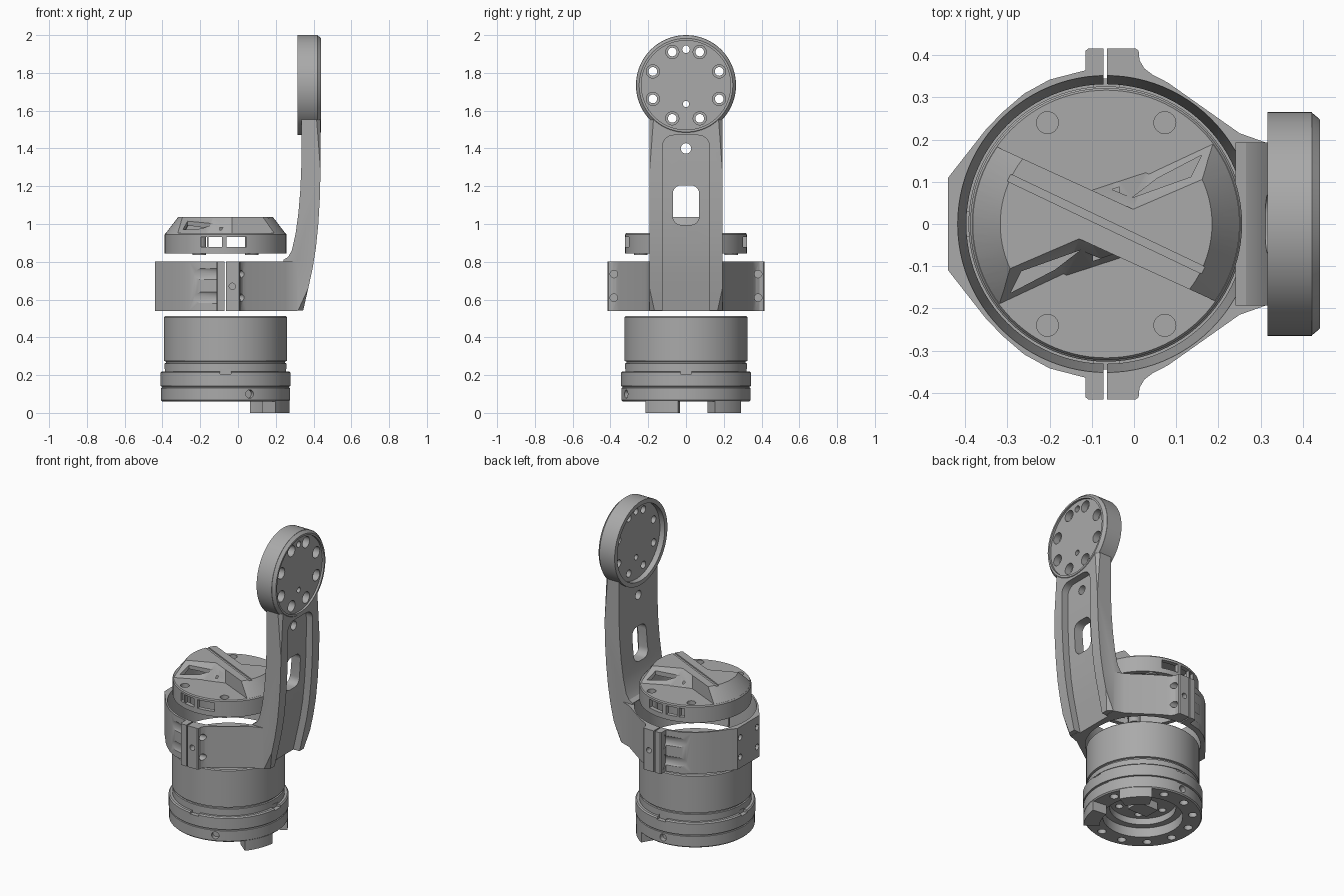
import bpy, bmesh
from math import sin, cos, pi, radians
from mathutils import Matrix

cube = bpy.data.objects.get("Cube")
if cube:
    bpy.data.objects.remove(cube, do_unlink=True)

grey = bpy.data.materials.new("satin grey")
grey.use_nodes = True
COLOR = (0.4, 0.4, 0.4, 1)
grey.diffuse_color = COLOR
grey.node_tree.nodes["Principled BSDF"].inputs["Base Color"].default_value = COLOR

CX = -0.066          # main axis of the motor and clamp
DISC_Z = 1.735       # centre of the arm's end disc


def make(name, bm):
    bmesh.ops.recalc_face_normals(bm, faces=bm.faces[:])
    mesh = bpy.data.meshes.new(name)
    bm.to_mesh(mesh)
    bm.free()
    mesh.materials.append(grey)
    ob = bpy.data.objects.new(name, mesh)
    bpy.context.collection.objects.link(ob)
    return ob


def circle(cx, cy, r, n=72):
    return [(cx + r * cos(2 * pi * i / n), cy + r * sin(2 * pi * i / n)) for i in range(n)]


def rounded(cx, cy, w, h, r, n=6):
    """Rounded rectangle outline."""
    pts = []
    for k, (sx, sy) in enumerate([(1, 1), (-1, 1), (-1, -1), (1, -1)]):
        for i in range(n + 1):
            a = pi / 2 * (k + i / n)
            pts.append((cx + sx * (w / 2 - r) + r * cos(a), cy + sy * (h / 2 - r) + r * sin(a)))
    return pts


def prism(name, pts, lo, hi, axis="z", top=None, bevel=None):
    """Extrude an outline along an axis; top gives a different end outline."""
    place = {"z": lambda a, b, h: (a, b, h), "x": lambda a, b, h: (h, a, b),
             "y": lambda a, b, h: (a, h, b)}[axis]
    bm = bmesh.new()
    low = [bm.verts.new(place(a, b, lo)) for a, b in pts]
    high = [bm.verts.new(place(a, b, hi)) for a, b in (top or pts)]
    bm.faces.new(low)
    bm.faces.new(high)
    n = len(pts)
    for i in range(n):
        j = (i + 1) % n
        bm.faces.new((low[i], low[j], high[j], high[i]))
    if bevel:
        count, width = bevel
        edges = [bm.edges.get((row[i], row[i + 1])) for row in (low, high) for i in range(count - 1)]
        bmesh.ops.bevel(bm, geom=edges, offset=width, segments=1, affect="EDGES")
    return make(name, bm)


def lathe(name, profile, n=96):
    """Closed (radius, z) profile spun about the main axis."""
    bm = bmesh.new()
    verts = [bm.verts.new((r, 0, z)) for r, z in profile]
    edges = [bm.edges.new((verts[i], verts[i + 1])) for i in range(len(verts) - 1)]
    bmesh.ops.spin(bm, geom=verts + edges, cent=(0, 0, 0), axis=(0, 0, 1), angle=2 * pi, steps=n)
    bmesh.ops.remove_doubles(bm, verts=bm.verts[:], dist=1e-5)
    bmesh.ops.translate(bm, verts=bm.verts[:], vec=(CX, 0, 0))
    return make(name, bm)


def boolean(ob, tool, op="DIFFERENCE"):
    mod = ob.modifiers.new("shape", "BOOLEAN")
    mod.operation, mod.solver, mod.object = op, "EXACT", tool
    bpy.context.view_layer.objects.active = ob
    bpy.ops.object.modifier_apply(modifier=mod.name)
    bpy.data.objects.remove(tool, do_unlink=True)


def drill(ob, a, b, r, lo, hi, axis="z", n=20):
    boolean(ob, prism("drill", circle(a, b, r, n), lo, hi, axis))


def box(x0, x1, y0, y1, z0, z1, name="box"):
    return prism(name, [(x0, y0), (x1, y0), (x1, y1), (x0, y1)], z0, z1)


# Motor housing with grooves and an open recess underneath
housing = lathe("motor_housing", [
    (0, 0.16), (0.19, 0.16), (0.19, 0.12), (0.23, 0.12), (0.23, 0.06), (0.335, 0.06), (0.342, 0.067),
    (0.342, 0.132), (0.336, 0.134), (0.336, 0.14), (0.345, 0.142), (0.345, 0.213), (0.338, 0.22),
    (0.323, 0.22), (0.323, 0.262), (0.315, 0.264), (0.315, 0.272), (0.326, 0.275),
    (0.326, 0.506), (0.32, 0.512), (0, 0.512)])
for i in range(12):
    a = 2 * pi * (i + 0.5) / 12
    drill(housing, CX + 0.288 * cos(a), 0.288 * sin(a), 0.025, 0.03, 0.11)
for i in range(6):
    a = 2 * pi * i / 6
    drill(housing, CX + 0.145 * cos(a), 0.145 * sin(a), 0.022, 0.1, 0.2)
for deg in (-68, 92):
    hole = prism("side_hole", circle(0, 0.1, 0.022, 20), 0.31, 0.4, "x")
    hole.matrix_world = Matrix.Translation((CX, 0, 0)) @ Matrix.Rotation(radians(deg), 4, "Z")
    boolean(housing, hole)
for i in range(4):
    notch = box(0.318, 0.37, -0.03, 0.03, 0.205, 0.232, "notch")
    notch.matrix_world = Matrix.Translation((CX, 0, 0)) @ Matrix.Rotation(pi / 2 * i, 4, "Z")
    boolean(housing, notch)
box(CX - 0.07, CX + 0.07, -0.05, 0.05, 0.11, 0.17, "connector_block")

# Two curved feet
for k, start in enumerate((-39, 27)):
    angles = [radians(start + 32 * i / 10) for i in range(11)]
    arc = [(CX + 0.341 * cos(a), 0.341 * sin(a)) for a in angles]
    arc += [(CX + 0.25 * cos(a), 0.25 * sin(a)) for a in reversed(angles)]
    prism(f"foot_{k + 1}", arc, 0, 0.065)

# Clamp ring with ears and a flat pad, tapering to the arm
half = [(-0.44, 0.11), (-0.35, 0.225), (-0.31, 0.266), (-0.26, 0.309), (-0.2, 0.342), (-0.115, 0.364),
        (-0.115, 0.41), (-0.108, 0.416), (0.004, 0.416), (0.011, 0.41), (0.013, 0.388), (0.025, 0.368),
        (0.045, 0.353), (0.08, 0.335), (0.25, 0.215), (0.315, 0.192)]
bracket = prism("clamp_and_arm", half + [(x, -y) for x, y in reversed(half)], 0.54, 0.802)

# Curved arm with chamfered outer edges
outer = [(0.345, 0.542), (0.372, 0.66), (0.394, 0.76), (0.412, 0.87), (0.425, 1.0), (0.433, 1.13),
         (0.437, 1.28), (0.437, 1.62)]
inner = [(0.335, 1.62), (0.335, 1.3), (0.33, 1.18), (0.32, 1.06), (0.305, 0.95), (0.285, 0.86),
         (0.265, 0.825), (0.24, 0.81), (0.24, 0.542)]
boolean(bracket, prism("arm", outer + inner, -0.193, 0.193, "y", bevel=(len(outer), 0.026)), "UNION")

# End disc with a chamfered outer rim
disc = prism("disc", circle(0, DISC_Z, 0.265), 0.316, 0.422, "x")
rim = prism("rim", circle(0, DISC_Z, 0.265), 0.42, 0.44, "x", top=circle(0, DISC_Z, 0.248))
boolean(disc, rim, "UNION")
boolean(bracket, disc, "UNION")
drill(bracket, 0, DISC_Z, 0.236, 0.427, 0.5, "x", 72)
drill(bracket, 0, DISC_Z, 0.238, 0.25, 0.35, "x", 72)
for i in range(8):
    a = 2 * pi * (i + 0.5) / 8
    y, z = 0.19 * cos(a), DISC_Z + 0.19 * sin(a)
    drill(bracket, y, z, 0.035, 0.385, 0.5, "x", 24)
    drill(bracket, y, z, 0.023, 0.3, 0.5, "x", 24)
for z, r in ((DISC_Z + 0.19, 0.02), (DISC_Z - 0.1, 0.017)):
    drill(bracket, 0, z, r, 0.3, 0.5, "x")

# Channel, window and hole in the arm
channel = prism("channel", rounded(0, 0.935, 0.25, 1.07, 0.06), 0.2, 0.6, "x")
floor = [(x - 0.045, z) for x, z in outer]
floor = [(floor[0][0] - 0.03, 0.4)] + floor + [(0.7, 1.62), (0.7, 0.4)]
boolean(channel, prism("floor", floor, -0.3, 0.3, "y"), "INTERSECT")
boolean(bracket, channel)
boolean(bracket, prism("window", rounded(0, 1.1, 0.14, 0.21, 0.045), 0.2, 0.6, "x"))
drill(bracket, 0, 1.4, 0.028, 0.2, 0.6, "x")

# Clamp bore, split gaps, screw seats and holes
boolean(bracket, prism("bore", circle(CX, 0, 0.328, 96), 0.5, 0.806, top=circle(CX, 0, 0.352, 96)))
for s in (-1, 1):
    boolean(bracket, box(-0.072, -0.064, s * 0.38 - 0.08, s * 0.38 + 0.08, 0.5, 0.85))
    drill(bracket, -0.03, 0.67, 0.017, s * 0.395 - 0.03, s * 0.395 + 0.03, "y")
    for z in (0.61, 0.735):
        drill(bracket, s * 0.382, z, 0.02, -0.05, 0.14, "x")
        drill(bracket, s * 0.085, z, 0.018, -0.46, -0.42, "x")
        seat = prism("screw_seat", circle(s * 0.402, z, 0.048, 32), -0.31, -0.117, "x",
                     top=circle(s * 0.402, z, 0.048, 32))
        turn = Matrix.Translation((-0.117, s * 0.402, 0)) @ Matrix.Rotation(s * radians(14), 4, "Z")
        seat.matrix_world = turn @ Matrix.Translation((0.117, -s * 0.402, 0))
        boolean(bracket, seat)

# Cap: hollow shell with side windows
cap = lathe("motor_cap", [(0.295, 0.845), (0.322, 0.845), (0.322, 0.945), (0.317, 0.952), (0, 0.952),
                          (0, 0.937), (0.295, 0.937), (0.295, 0.845)])
for x0, x1 in ((-0.195, -0.165), (-0.155, -0.085), (-0.06, 0.045)):
    boolean(cap, box(x0, x1, -0.4, 0.4, 0.877, 0.932))


def hourglass(name, z0, z1, r0, r1, k):
    """Raised bow-tie bridge, sloped along two flanks and at both ends."""
    low = [(-0.1, 0.08), (-0.45, 0.24), (-0.48, -0.27), (-0.17, -0.125)]
    high = [(-0.1, 0.08), (-0.45, 0.24), (-0.48, -0.186), (-0.13, -0.035)]
    low, high = [[(CX + k * (x - CX), k * y) for x, y in p + [(2 * CX - x, -y) for x, y in p]]
                 for p in (low, high)]
    body = prism(name, low, z0, z1, top=high)
    boolean(body, prism("cone", circle(CX, 0, r0, 96), z0 - 0.001, z1 + 0.001,
                        top=circle(CX, 0, r1, 96)), "INTERSECT")
    return body


boolean(cap, hourglass("bridge", 0.945, 1.037, 0.322, 0.25, 1), "UNION")
boolean(cap, hourglass("hollow", 0.92, 1.017, 0.29, 0.23, 0.85))
slot = [(0.16, 0.163), (0.135, 0.112), (-0.005, 0.062), (0.055, 0.108)]
for s in (1, -1):
    pts = [(CX + s * (x - CX), s * y) for x, y in slot]
    boolean(cap, prism("slot", pts, 0.9, 1.1))
groove = box(-0.255, 0.255, -0.009, 0.009, 1.029, 1.06)
groove.matrix_world = Matrix.Translation((CX, 0, 0)) @ Matrix.Rotation(radians(-25.5), 4, "Z")
boolean(cap, groove)

# Screw bosses in the cap
for sx in (-1, 1):
    for sy in (-1, 1):
        x, y = CX + sx * 0.139, sy * 0.24
        boolean(cap, prism("boss", circle(x, y, 0.036, 24), 0.836, 0.945), "UNION")
        drill(cap, x, y, 0.026, 0.88, 1.0, n=24)

# Smooth round walls, keep machined edges sharp
for ob in bpy.context.scene.objects:
    if ob.type == "MESH":
        bpy.ops.object.select_all(action="DESELECT")
        ob.select_set(True)
        bpy.context.view_layer.objects.active = ob
        bpy.ops.object.shade_smooth_by_angle(angle=radians(25))
